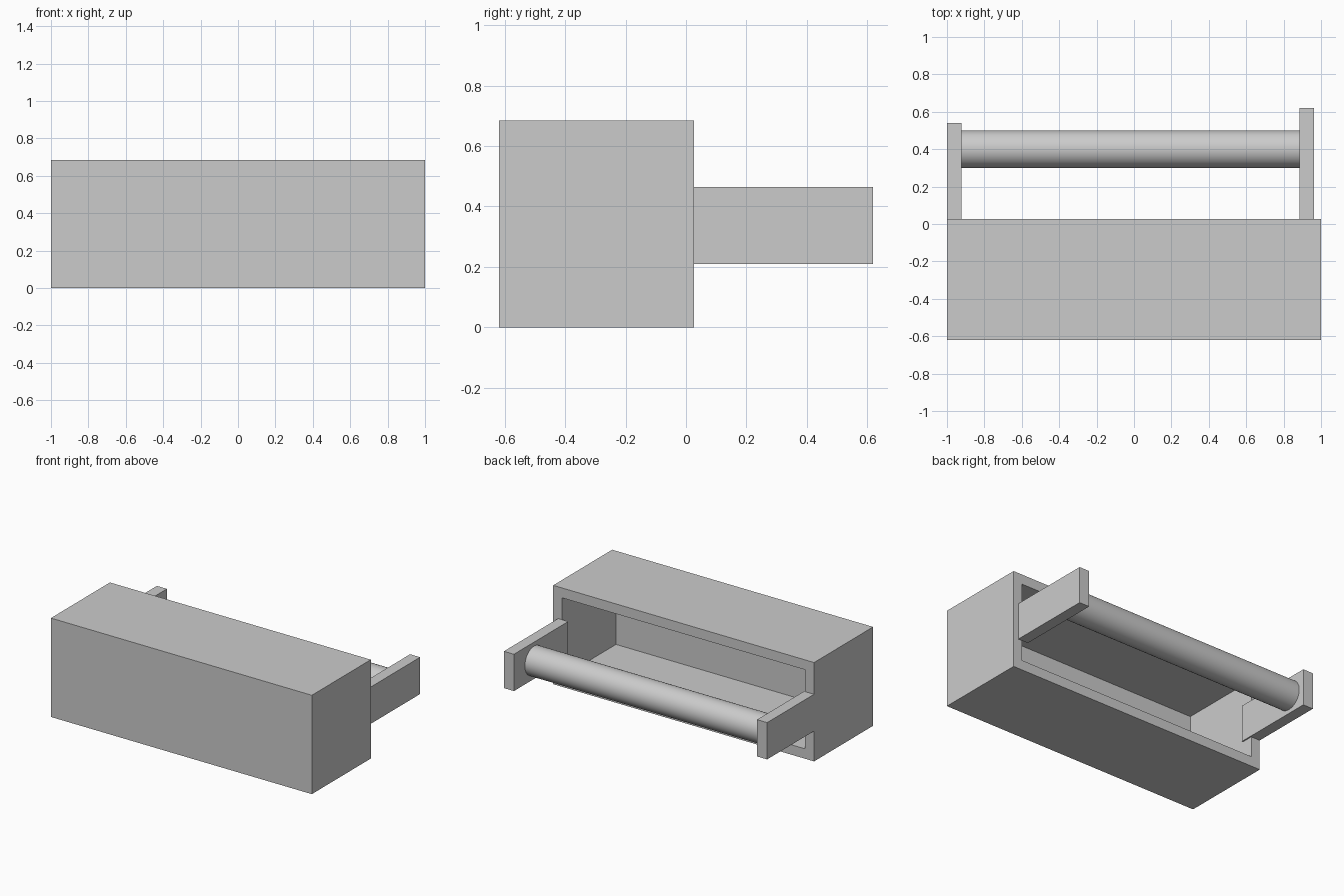
import bpy, bmesh, math
from mathutils import Vector, Matrix

if "Cube" in bpy.data.objects:
    bpy.data.objects.remove(bpy.data.objects["Cube"])


def finish(name, bm):
    bmesh.ops.recalc_face_normals(bm, faces=bm.faces)
    mesh = bpy.data.meshes.new(name)
    bm.to_mesh(mesh)
    bm.free()
    obj = bpy.data.objects.new(name, mesh)
    bpy.context.collection.objects.link(obj)
    return obj


def box_bm(lo, hi):
    lo, hi = Vector(lo), Vector(hi)
    bm = bmesh.new()
    m = Matrix.Translation((lo + hi) / 2) @ Matrix.Diagonal((*(hi - lo), 1))
    bmesh.ops.create_cube(bm, size=1, matrix=m)
    return bm


# Housing: box with a deep recess opening to the back
bm = box_bm((-1, -0.62, 0), (1, 0.026, 0.685))
bm.normal_update()
back = max(bm.faces, key=lambda f: f.calc_center_median().y)
bmesh.ops.inset_region(bm, faces=[back], thickness=0.097)
ext = bmesh.ops.extrude_discrete_faces(bm, faces=[back])["faces"]
bmesh.ops.translate(bm, vec=(0, -0.59, 0), verts=ext[0].verts)
finish("housing", bm)

# Side arms: equal plates, the left one set further into the housing
ARM_Z = (0.21, 0.465)
for name, x0, x1, y1 in (("left_arm", -1, -0.923, 0.54),
                         ("right_arm", 0.885, 0.962, 0.62)):
    finish(name, box_bm((x0, y1 - 0.594, ARM_Z[0]), (x1, y1, ARM_Z[1])))

# Roller between the arms
bm = bmesh.new()
x0, x1 = -0.923, 0.885
m = Matrix.Translation(((x0 + x1) / 2, 0.4, sum(ARM_Z) / 2)) @ Matrix.Rotation(math.pi / 2, 4, "Y")
bmesh.ops.create_cone(bm, cap_ends=True, segments=48, radius1=0.1, radius2=0.1,
                      depth=x1 - x0, matrix=m)
roller = finish("roller", bm)
bpy.context.view_layer.objects.active = roller
roller.select_set(True)
bpy.ops.object.shade_smooth_by_angle(angle=math.radians(30))
